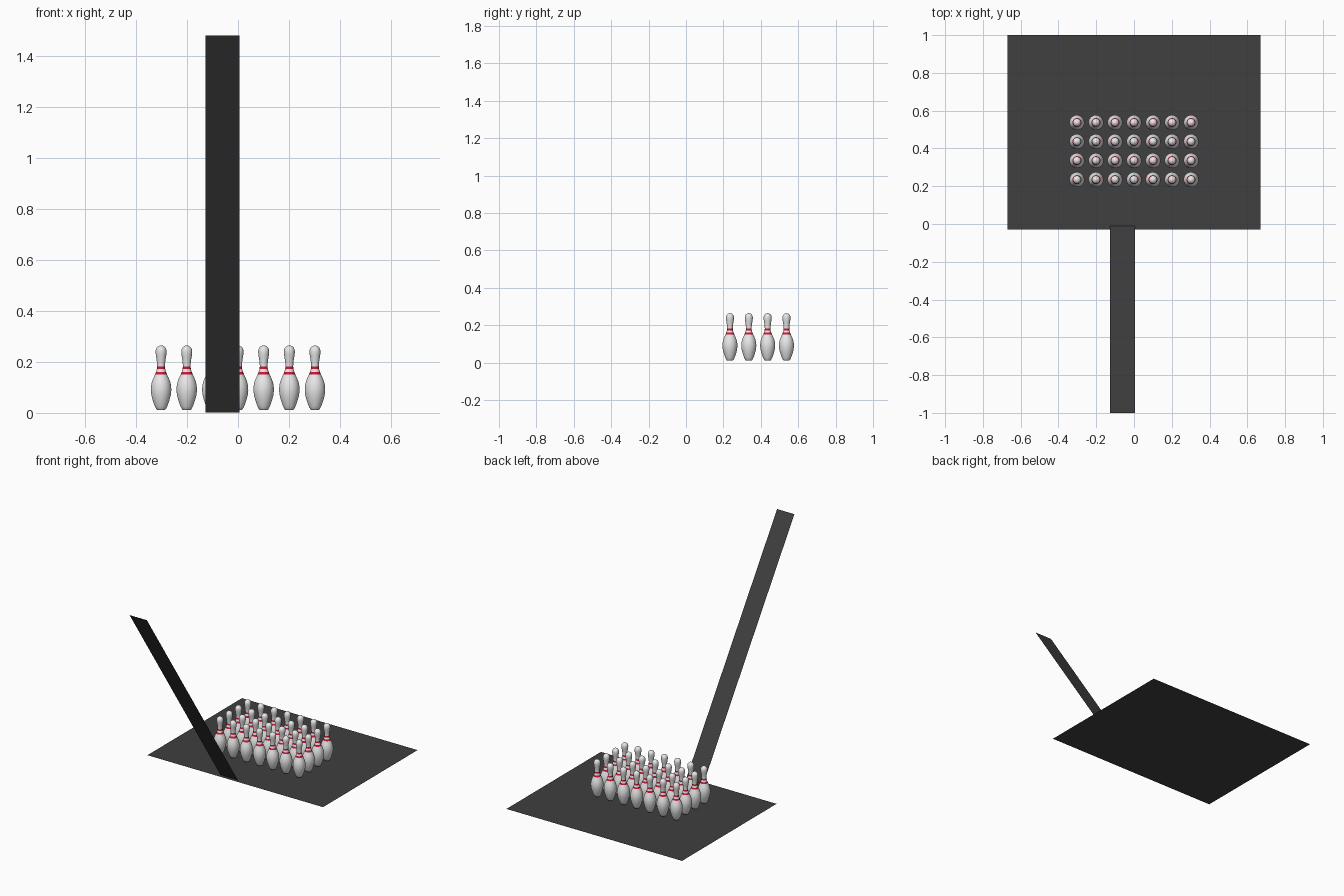
import bpy, bmesh, math

if "Cube" in bpy.data.objects:
    bpy.data.objects.remove(bpy.data.objects["Cube"])


def material(name, rgb):
    m = bpy.data.materials.new(name)
    m.diffuse_color = (*rgb, 1.0)
    m.use_nodes = True
    m.node_tree.nodes["Principled BSDF"].inputs["Base Color"].default_value = m.diffuse_color
    return m


dark_grey = material("dark grey", (0.05, 0.05, 0.05))
white = material("pin white", (0.8, 0.8, 0.8))
red = material("stripe red", (0.6, 0.008, 0.035))


def sheet(name, corners):
    """Single flat face."""
    mesh = bpy.data.meshes.new(name)
    mesh.from_pydata(corners, [], [(0, 1, 2, 3)])
    mesh.materials.append(dark_grey)
    bpy.context.collection.objects.link(bpy.data.objects.new(name, mesh))


# floor and sloping ramp, both thin sheets
sheet("floor", [(-0.67, -0.03, 0), (0.67, -0.03, 0), (0.67, 1, 0), (-0.67, 1, 0)])
sheet("ramp", [(-0.127, -1, 1.482), (0.005, -1, 1.482),
               (0.005, -0.01, 0.002), (-0.127, -0.01, 0.002)])

# pin profile: (height, radius) on a 15-unit tall pin
PROFILE = [(0, 0.95), (0.12, 1.08), (0.75, 1.414), (1.5, 1.70), (2.25, 1.953),
           (3.375, 2.255), (4.5, 2.383), (5.2, 2.36), (5.875, 2.28), (6.6, 2.10),
           (7.25, 1.852), (8.2, 1.42), (8.8, 1.17), (9.5, 0.96), (10.1, 0.90),
           (10.875, 0.935), (11.75, 1.047), (12.625, 1.203), (13.2, 1.265),
           (13.7, 1.273), (14.1, 1.20), (14.45, 1.03), (14.75, 0.73), (14.93, 0.37)]
STRIPES = (11, 13)      # profile bands painted red
SCALE, BASE, SIDES = 0.2530 / 15, 0.012, 32


def pin_mesh():
    bm = bmesh.new()
    rings = []
    for h, r in PROFILE:
        rings.append([bm.verts.new((r * SCALE * math.cos(2 * math.pi * i / SIDES),
                                    r * SCALE * math.sin(2 * math.pi * i / SIDES),
                                    BASE + h * SCALE)) for i in range(SIDES)])
    for b in range(len(rings) - 1):
        for i in range(SIDES):
            j = (i + 1) % SIDES
            f = bm.faces.new((rings[b][i], rings[b][j], rings[b + 1][j], rings[b + 1][i]))
            f.material_index = 1 if b in STRIPES else 0
            f.smooth = True
    # rounded crown and flat foot
    crown = bm.verts.new((0, 0, BASE + 15 * SCALE))
    for i in range(SIDES):
        bm.faces.new((rings[-1][i], rings[-1][(i + 1) % SIDES], crown)).smooth = True
    bm.faces.new(rings[0][::-1])
    for e in bm.edges:
        e.smooth = len(e.link_faces) == 2 and e.calc_face_angle() < math.radians(50)
    mesh = bpy.data.meshes.new("pin")
    bm.to_mesh(mesh)
    bm.free()
    mesh.materials.append(white)
    mesh.materials.append(red)
    return mesh


# block of pins, seven across and four deep
pin = pin_mesh()
for row in range(4):
    for col in range(7):
        ob = bpy.data.objects.new(f"pin_{row + 1}_{col + 1}", pin)
        ob.location = (-0.302 + 0.1007 * col, 0.235 + 0.1007 * row, 0)
        bpy.context.collection.objects.link(ob)
